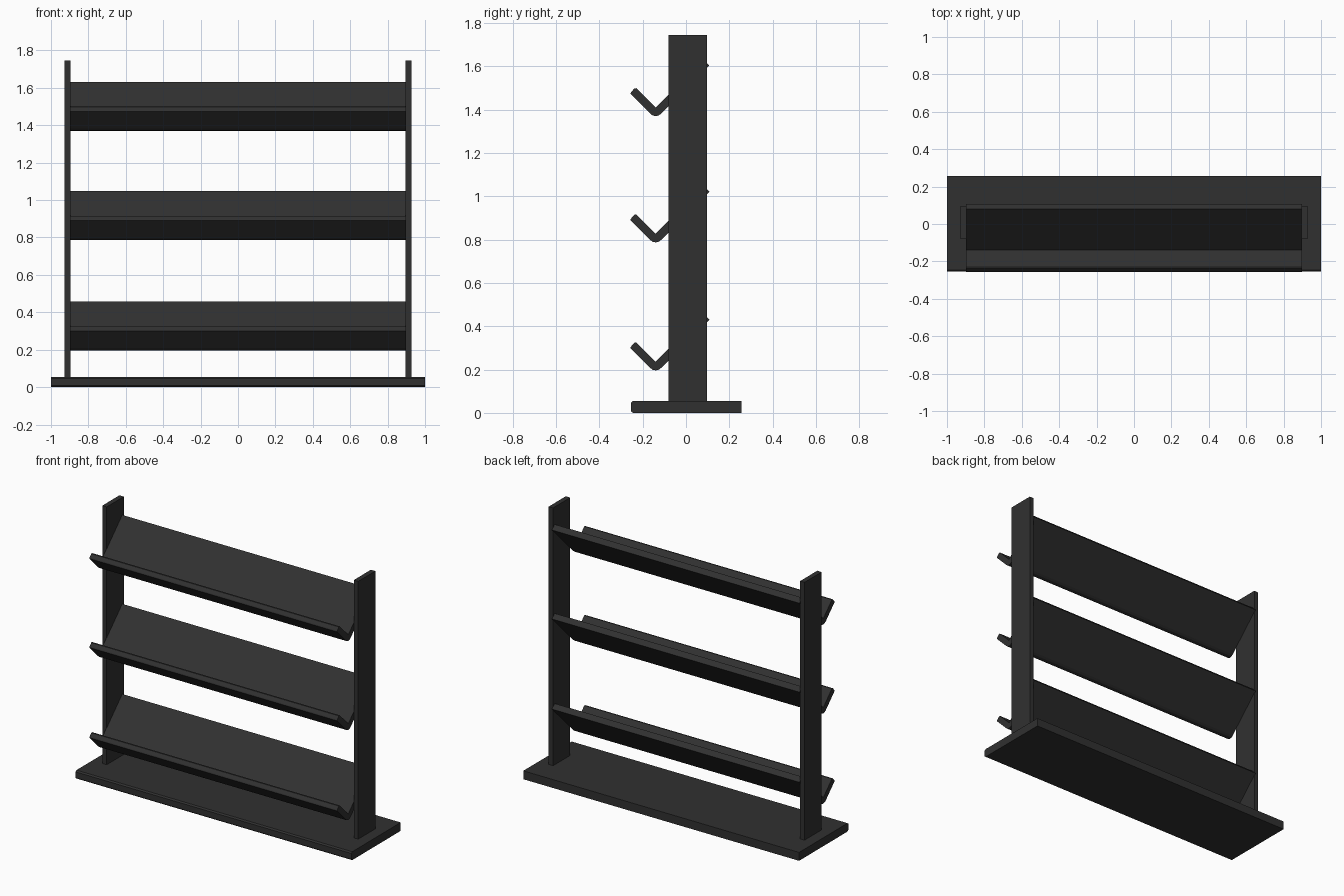
import bpy, bmesh

if "Cube" in bpy.data.objects:
    bpy.data.objects.remove(bpy.data.objects["Cube"])

black = bpy.data.materials.new("charcoal_black")
black.diffuse_color = (0.03, 0.03, 0.03, 1)
black.use_nodes = True
black.node_tree.nodes["Principled BSDF"].inputs["Base Color"].default_value = black.diffuse_color


def extrude_x(name, profile, x0, x1):
    """Extrude a (y, z) outline from x0 to x1."""
    bm = bmesh.new()
    face = bm.faces.new([bm.verts.new((x0, y, z)) for y, z in profile])
    res = bmesh.ops.extrude_face_region(bm, geom=[face])
    verts = [g for g in res["geom"] if isinstance(g, bmesh.types.BMVert)]
    bmesh.ops.translate(bm, verts=verts, vec=(x1 - x0, 0, 0))
    bmesh.ops.recalc_face_normals(bm, faces=bm.faces)
    mesh = bpy.data.meshes.new(name)
    bm.to_mesh(mesh)
    bm.free()
    mesh.materials.append(black)
    obj = bpy.data.objects.new(name, mesh)
    bpy.context.collection.objects.link(obj)
    return obj


# base plate, front edges slightly chamfered
extrude_x("base_plate", [(0.257, 0), (0.257, 0.055), (-0.245, 0.055),
                         (-0.254, 0.047), (-0.254, 0.008), (-0.245, 0)], -1, 1)

# side posts
post = [(-0.08, 0.055), (0.097, 0.055), (0.097, 1.745), (-0.08, 1.745)]
for side, x0, x1 in (("left", -0.928, -0.896), ("right", 0.896, 0.928)):
    extrude_x(side + "_post", post, x0, x1)

# V-shaped shelves: short front lip, long sloping back, rounded underside
shelf = [(-0.14, 0.040), (0.081, 0.261), (0.108, 0.234), (-0.114, 0.012),
         (-0.126, 0.003), (-0.14, 0), (-0.154, 0.003), (-0.166, 0.012),
         (-0.257, 0.103), (-0.254, 0.110), (-0.238, 0.128), (-0.229, 0.129)]
for name, z in (("bottom", 0.196), ("middle", 0.787), ("top", 1.37)):
    extrude_x(name + "_shelf", [(y, h + z) for y, h in shelf], -0.898, 0.898)
